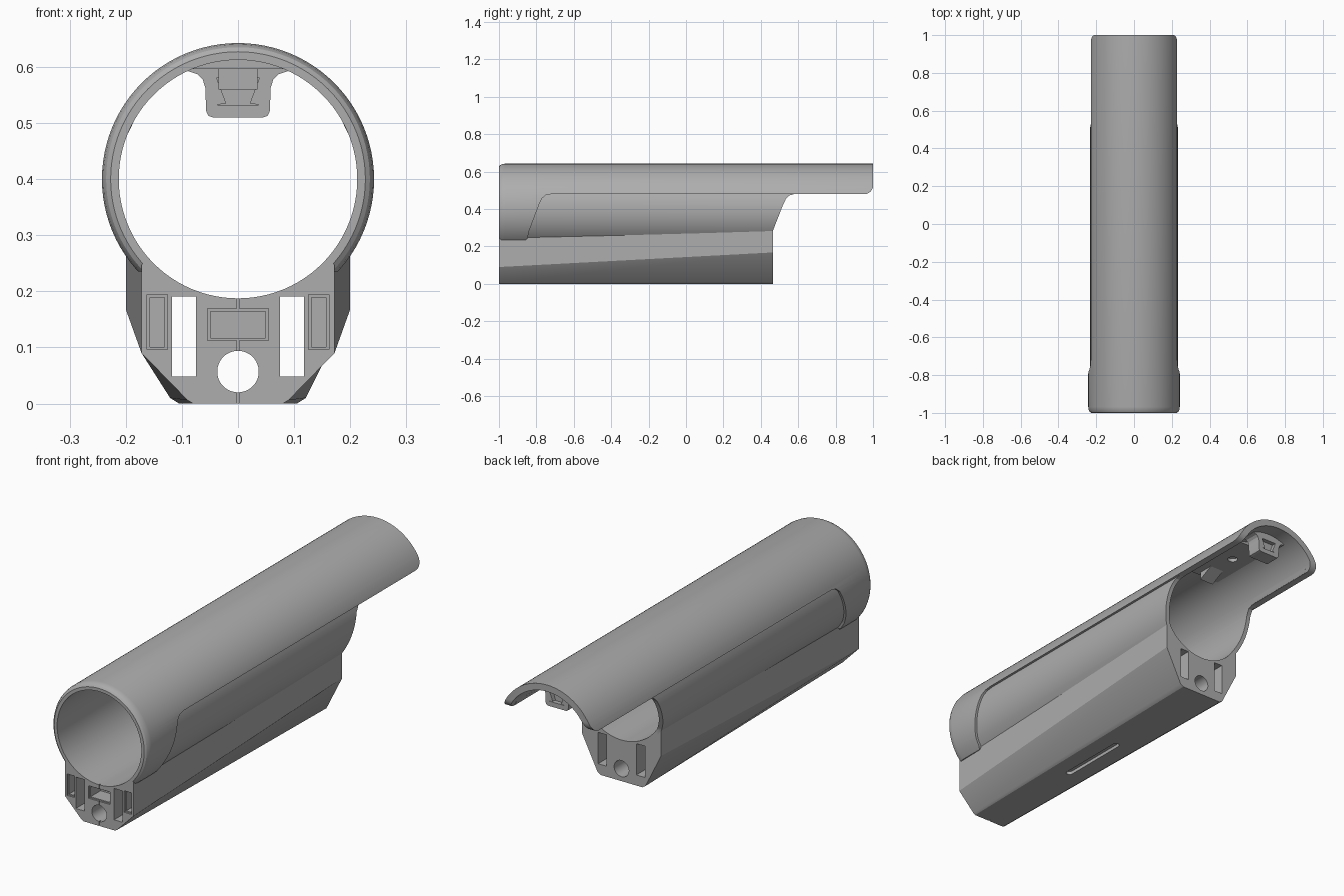
import bpy, bmesh, math

cube = bpy.data.objects.get("Cube")
if cube:
    bpy.data.objects.remove(cube, do_unlink=True)

grey = bpy.data.materials.new("mid_grey")
COLOUR = (0.42, 0.42, 0.42, 1)
grey.diffuse_color = COLOUR
grey.use_nodes = True
grey.node_tree.nodes["Principled BSDF"].inputs["Base Color"].default_value = COLOUR

AXIS_Z = 0.4      # height of the tube axis
BORE = 0.2125
SHELL = 0.2425


def loft(name, loops):
    """Solid skinned through matching closed loops, capped at both ends."""
    bm = bmesh.new()
    rings = [[bm.verts.new(p) for p in loop] for loop in loops]
    n = len(rings[0])
    for a, b in zip(rings, rings[1:]):
        for i in range(n):
            j = (i + 1) % n
            bm.faces.new((a[i], a[j], b[j], b[i]))
    bm.faces.new(rings[0][::-1])
    bm.faces.new(rings[-1])
    bmesh.ops.recalc_face_normals(bm, faces=bm.faces)
    mesh = bpy.data.meshes.new(name)
    bm.to_mesh(mesh)
    bm.free()
    mesh.materials.append(grey)
    ob = bpy.data.objects.new(name, mesh)
    bpy.context.collection.objects.link(ob)
    return ob


def prism(name, pts, axis, lo, hi):
    """Extrude a flat outline along x, y or z."""
    place = {"x": lambda p, d: (d, p[0], p[1]),
             "y": lambda p, d: (p[0], d, p[1]),
             "z": lambda p, d: (p[0], p[1], d)}[axis]
    return loft(name, [[place(p, d) for p in pts] for d in (lo, hi)])


def circle(r, cx=0, cz=AXIS_Z, n=96):
    return [(cx + r * math.cos(math.tau * i / n),
             cz + r * math.sin(math.tau * i / n)) for i in range(n)]


def rect(x0, x1, z0, z1):
    return [(x0, z0), (x1, z0), (x1, z1), (x0, z1)]


def mirrored(half):
    return half + [(-x, z) for x, z in reversed(half)]


def combine(ob, tool, how="DIFFERENCE"):
    mod = ob.modifiers.new("cut", "BOOLEAN")
    mod.object, mod.operation, mod.solver = tool, how, "EXACT"
    bpy.context.view_layer.objects.active = ob
    bpy.ops.object.modifier_apply(modifier=mod.name)
    bpy.data.objects.remove(tool, do_unlink=True)


def cut_bore(ob):
    combine(ob, prism("bore", circle(BORE), "y", -1.2, 1.2))


def smooth(ob, angle=25):
    bpy.ops.object.select_all(action="DESELECT")
    ob.select_set(True)
    bpy.context.view_layer.objects.active = ob
    bpy.ops.object.shade_smooth_by_angle(angle=math.radians(angle))


# Upper shell with rounded front collar, trimmed to its side outline
stations = [(-1, .227), (-.994, .235), (-.984, .240), (-.968, SHELL), (1, SHELL)]
shell = loft("upper_shell", [[(x, y, z) for x, z in circle(r)] for y, r in stations])
corner = [(.955 + .045 * math.sin(t), .525 - .045 * math.cos(t))
          for t in (math.pi / 12 * i for i in range(7))]
outline = [(-1.1, .235), (-.855, .235), (-.846, .245), (-.84, .28), (-.785, .425),
           (-.77, .457), (-.75, .474), (-.72, .48)] + corner + [(1.1, .525), (1.1, .7), (-1.1, .7)]
combine(shell, prism("trim", outline, "x", -.4, .4), "INTERSECT")
cut_bore(shell)
smooth(shell)

# Lower body: tube trough joined to a keel that widens towards the back
body = prism("lower_body", circle(.232), "y", -.96, .62)
outline = [(-1.1, -.1), (.465, -.1), (.465, .285), (.518, .42), (.533, .452),
           (.553, .473), (.59, .483), (.59, .5), (-1.1, .5)]
combine(body, prism("trim", outline, "x", -.4, .4), "INTERSECT")
front = mirrored([(.08, 0), (.09, .006), (.172, .09), (.172, .246), (.14, .3)])
back = mirrored([(.105, 0), (.121, .01), (.2, .168), (.2, .284), (.14, .3)])
keel = loft("keel", [[(x, -1, z) for x, z in front], [(x, .465, z) for x, z in back]])
combine(body, keel, "UNION")
cut_bore(body)

# Through channels and round hole along the keel
for s in (-1, 1):
    x0, x1 = sorted((s * .075, s * .118))
    combine(body, prism("channel", rect(x0, x1, .048, .191), "y", -1.2, .7))
combine(body, prism("round_hole", circle(.037, 0, .057, 48), "y", -1.2, .7))

# Stepped pockets in the front face
for x0, x1, z0, z1 in ((.126, .162, .096, .194), (-.162, -.126, .096, .194),
                       (-.054, .054, .112, .169)):
    combine(body, prism("pocket_rim", rect(x0, x1, z0, z1), "y", -1.1, -.992))
    e = .005
    combine(body, prism("pocket", rect(x0 + e, x1 - e, z0 + e, z1 - e), "y", -1.1, -.92))

# Thin front seam and long slot underneath
combine(body, prism("seam", rect(-.002, .002, -.1, .25), "y", -1.1, -.99))
slot = []
for end, start in ((-.125, 0), (-.445, math.pi)):
    slot += [(.015 * math.cos(start + math.pi * i / 8),
              end + .015 * math.sin(start + math.pi * i / 8)) for i in range(9)]
combine(body, prism("slot", slot, "z", -.1, .015))
smooth(body)

# Mounting plate with screw hole under the shell tail
plate = prism("mounting_plate", rect(-.08, .08, .596, .62), "y", .48, .82)
screw = [(x, z) for x, z in circle(.022, 0, .68, 32)]
combine(plate, prism("screw_hole", screw, "z", .5, .612))
smooth(plate)

# Wedge stop in front of the plate
wedge = prism("wedge_stop", [(.5, .6), (.58, .6), (.5, .56)], "x", -.035, .035)

# Hanging lug with flared root and a dovetail recess on both faces
lug = prism("rear_lug", mirrored([(.045, .51), (.053, .513), (.057, .522), (.058, .562),
                                  (.063, .578), (.072, .587), (.088, .592), (.088, .615)]),
            "y", .86, .93)
for lo, hi in ((.8, .868), (.91, 1)):
    combine(lug, prism("dovetail", mirrored([(.04, .532), (.021, .535), (.038, .58)]),
                       "y", lo, hi))
smooth(lug)

# Inner lips along the lower edges of the shell tail
for s, side in ((-1, "right"), (1, "left")):
    lip = prism("shell_lip_" + side, [(s * .196, .481), (s * .222, .481),
                                      (s * .215, .5), (s * .187, .5)], "y", .6, .955)
